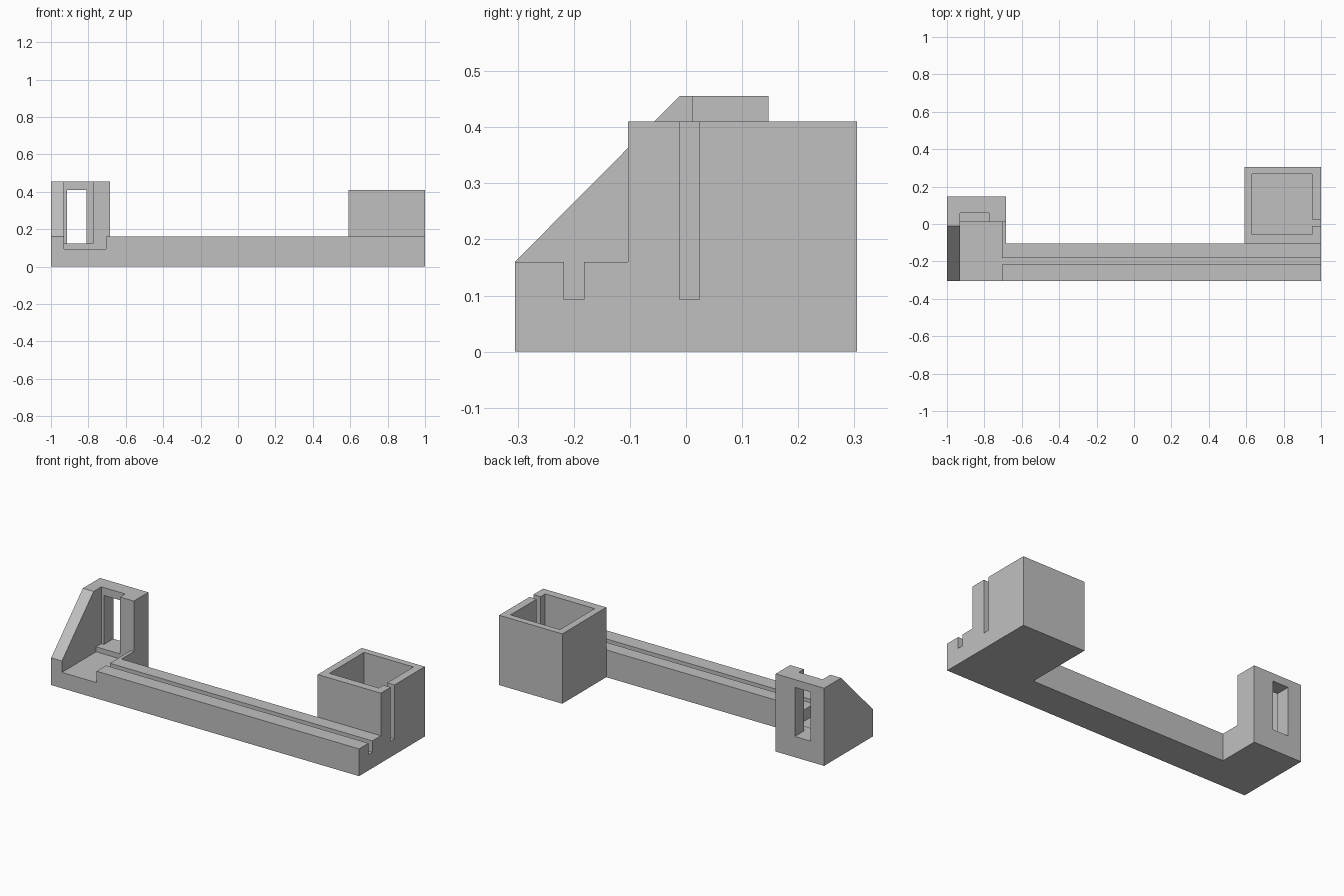
import bpy, bmesh

cube = bpy.data.objects.get("Cube")
if cube:
    bpy.data.objects.remove(cube, do_unlink=True)

grey = bpy.data.materials.new("plain grey")
grey.use_nodes = True
grey.diffuse_color = (0.53, 0.53, 0.53, 1)
grey.node_tree.nodes["Principled BSDF"].inputs["Base Color"].default_value = grey.diffuse_color


def extrude(name, profile, x0, x1):
    """Solid made by sweeping a (y, z) profile from x0 to x1."""
    bm = bmesh.new()
    face = bm.faces.new([bm.verts.new((x0, y, z)) for y, z in profile])
    swept = bmesh.ops.extrude_face_region(bm, geom=[face])["geom"]
    verts = [v for v in swept if isinstance(v, bmesh.types.BMVert)]
    bmesh.ops.translate(bm, verts=verts, vec=(x1 - x0, 0, 0))
    bmesh.ops.recalc_face_normals(bm, faces=bm.faces)
    mesh = bpy.data.meshes.new(name)
    bm.to_mesh(mesh)
    bm.free()
    mesh.materials.append(grey)
    obj = bpy.data.objects.new(name, mesh)
    bpy.context.collection.objects.link(obj)
    return obj


def box(name, x, y, z):
    corners = [(y[0], z[0]), (y[1], z[0]), (y[1], z[1]), (y[0], z[1])]
    return extrude(name, corners, *x)


def cut(target, x, y, z):
    """Remove a box-shaped volume from the target."""
    cutter = box("cutter", x, y, z)
    cutter.hide_render = True
    mod = target.modifiers.new("cut", 'BOOLEAN')
    mod.operation = 'DIFFERENCE'
    mod.solver = 'EXACT'
    mod.object = cutter
    bpy.context.view_layer.objects.active = target
    bpy.ops.object.modifier_apply(modifier=mod.name)
    bpy.data.objects.remove(cutter, do_unlink=True)


# Shared levels
FRONT, RAIL_BACK, PLATE_FRONT = -0.305, -0.103, 0.012
FLOOR, RAIL_TOP, TOWER_TOP, CUP_TOP = 0.093, 0.16, 0.456, 0.41
WALL_IN, POCKET_END, TOWER_END = -0.93, -0.705, -0.685

# Long rail with a groove along its top
groove = (-0.217, -0.182)
extrude("rail", [(FRONT, 0), (RAIL_BACK, 0), (RAIL_BACK, RAIL_TOP),
                 (groove[1], RAIL_TOP), (groove[1], FLOOR),
                 (groove[0], FLOOR), (groove[0], RAIL_TOP),
                 (FRONT, RAIL_TOP)], POCKET_END, 1)

# Open square cup with a slot in its outer wall
cup = box("cup", (0.59, 1), (RAIL_BACK, 0.305), (0, CUP_TOP))
cut(cup, (0.632, 0.953), (-0.055, 0.267), (FLOOR, 0.6))
cut(cup, (0.9, 1.1), (-0.012, 0.024), (FLOOR, 0.6))

# Tower: pocket floor, low lip and sloped side wall
box("pocket_floor", (WALL_IN, POCKET_END), (FRONT, PLATE_FRONT), (0, FLOOR))
box("pocket_lip", (POCKET_END, TOWER_END), (RAIL_BACK, PLATE_FRONT), (0, RAIL_TOP))
extrude("sloped_wall", [(FRONT, 0), (PLATE_FRONT, 0), (PLATE_FRONT, TOWER_TOP),
                        (-0.011, TOWER_TOP), (FRONT, RAIL_TOP)], -1, WALL_IN)

# Tower back plate with a recess in front and a window through it
plate = box("back_plate", (-1, TOWER_END), (PLATE_FRONT, 0.147), (0, TOWER_TOP))
cut(plate, (WALL_IN, -0.775), (-0.1, 0.06), (0.122, 0.6))
cut(plate, (-0.913, -0.81), (0.03, 0.3), (0.122, CUP_TOP))
